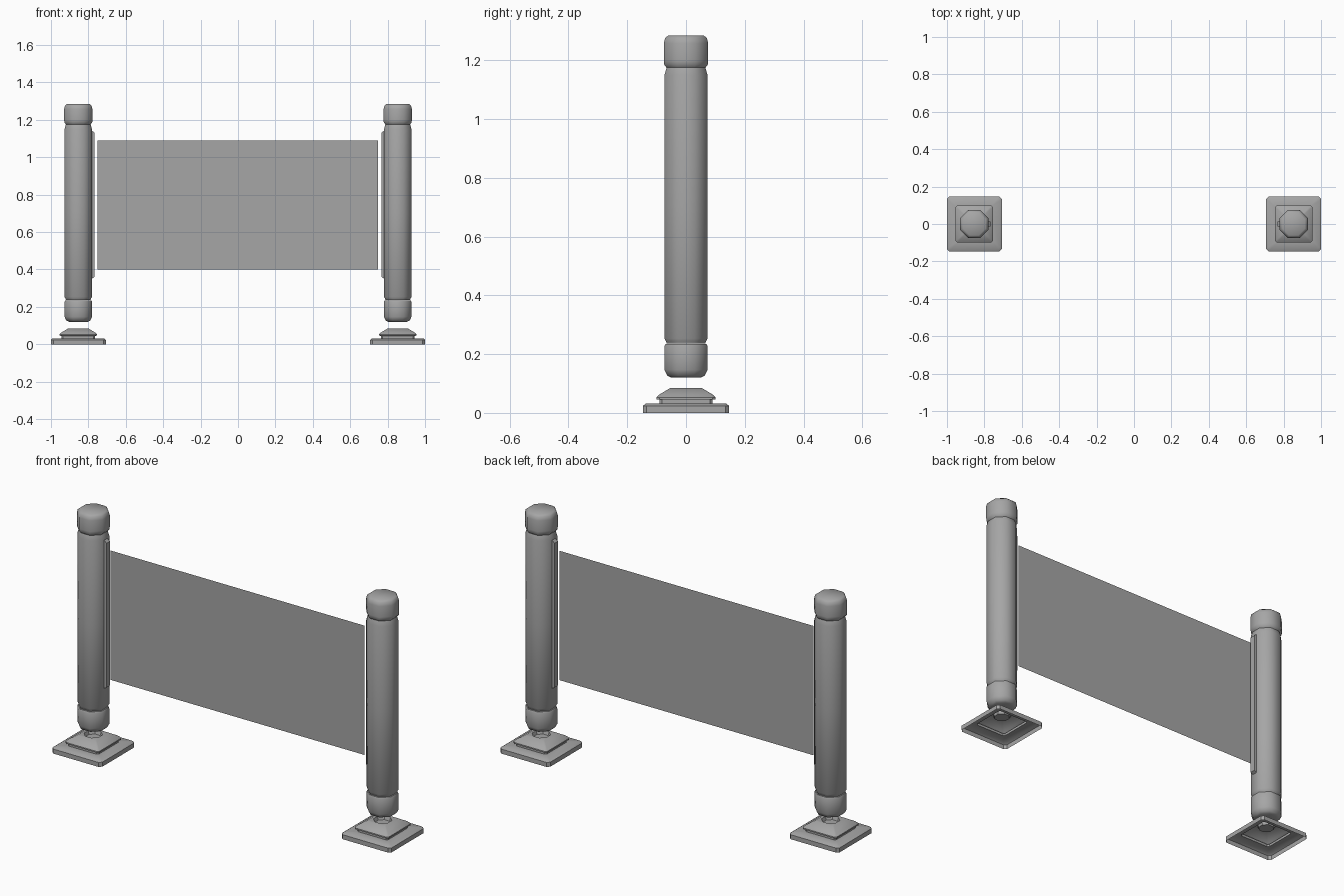
import bpy, bmesh, math

cube = bpy.data.objects.get("Cube")
if cube:
    bpy.data.objects.remove(cube, do_unlink=True)

# One grey for everything
grey = bpy.data.materials.new("stone grey")
grey.use_nodes = True
COLOUR = (0.38, 0.38, 0.38, 1)
grey.diffuse_color = COLOUR
grey.node_tree.nodes["Principled BSDF"].inputs["Base Color"].default_value = COLOUR

OCTAGON = 2 - math.sqrt(2)  # corner cut that makes a square a regular octagon
POST_X = 0.854


def finish(name, bm, location, smooth=None):
    mesh = bpy.data.meshes.new(name)
    bm.to_mesh(mesh)
    bm.free()
    mesh.materials.append(grey)
    obj = bpy.data.objects.new(name, mesh)
    obj.location = location
    bpy.context.collection.objects.link(obj)
    if smooth:
        bpy.ops.object.select_all(action='DESELECT')
        obj.select_set(True)
        bpy.context.view_layer.objects.active = obj
        bpy.ops.object.shade_smooth_by_angle(angle=math.radians(smooth))
    return obj


def ring(bm, half, cut, z):
    """Square outline with cut corners; cut is a fraction of the half width."""
    a, b = half, half * (1 - cut)
    points = [(a, -b), (a, b), (b, a), (-b, a), (-a, b), (-a, -b), (-b, -a), (b, -a)]
    return [bm.verts.new((x, y, z)) for x, y in points]


def loft(name, profile, location, smooth, close_bottom=True):
    bm = bmesh.new()
    rings = [ring(bm, *level) for level in profile]
    for low, high in zip(rings, rings[1:]):
        for i in range(8):
            j = (i + 1) % 8
            bm.faces.new((low[i], low[j], high[j], high[i]))
    bm.faces.new(rings[-1])
    if close_bottom:
        bm.faces.new(rings[0][::-1])
    return finish(name, bm, location, smooth)


# Profiles as (half width, height)
foot = [(0.05, 0.12), (0.064, 0.127), (0.0735, 0.147), (0.0735, 0.227), (0.07, 0.235)]
shaft = [(0.066, 0.237), (0.068, 0.244), (0.0735, 0.253), (0.0735, 0.7),
         (0.0735, 1.15), (0.066, 1.175)]
cap = [(0.066, 1.175), (0.0745, 1.186), (0.0755, 1.2), (0.0755, 1.258),
       (0.071, 1.276), (0.06, 1.285)]
plinth = [(0.147, 0), (0.147, 0.024), (0.136, 0.032), (0.09, 0.032), (0.09, 0.045),
          (0.1, 0.046), (0.1, 0.053), (0.09, 0.063), (0.055, 0.084)]
socket = [(0.042, 0.084), (0.036, 0.066)]

for side, x in (("left", POST_X), ("right", -POST_X)):
    place = (x, 0, 0)
    # Hollow stepped base with an octagonal socket on top
    base = [(h, 0.09, z) for h, z in plinth] + [(h, OCTAGON, z) for h, z in socket]
    loft(side + "_base", base, place, 35, close_bottom=False)

    # Eight-sided post in three turned parts
    for part, profile in (("foot", foot), ("shaft", shaft), ("cap", cap)):
        loft(f"{side}_post_{part}", [(h, OCTAGON, z) for h, z in profile], place, 50)

    # Narrow rail on the inner face of the post, tapered at its ends
    bm = bmesh.new()
    inward = -math.copysign(1, x)
    section = [(0.07, 0.35), (0.07, 1.145), (0.088, 1.13), (0.088, 0.36)]
    sides = [[bm.verts.new((inward * d, y, z)) for d, z in section] for y in (-0.014, 0.014)]
    bm.faces.new(sides[0])
    bm.faces.new(sides[1][::-1])
    for i in range(4):
        j = (i + 1) % 4
        bm.faces.new((sides[0][j], sides[0][i], sides[1][i], sides[1][j]))
    bmesh.ops.recalc_face_normals(bm, faces=bm.faces)
    finish(side + "_rail", bm, place)

# Thin barrier sheet between the posts
bm = bmesh.new()
bm.faces.new([bm.verts.new(p) for p in
              ((-0.752, 0, 0.4), (0.748, 0, 0.4), (0.748, 0, 1.09), (-0.752, 0, 1.09))])
finish("barrier_panel", bm, (0, 0, 0))
